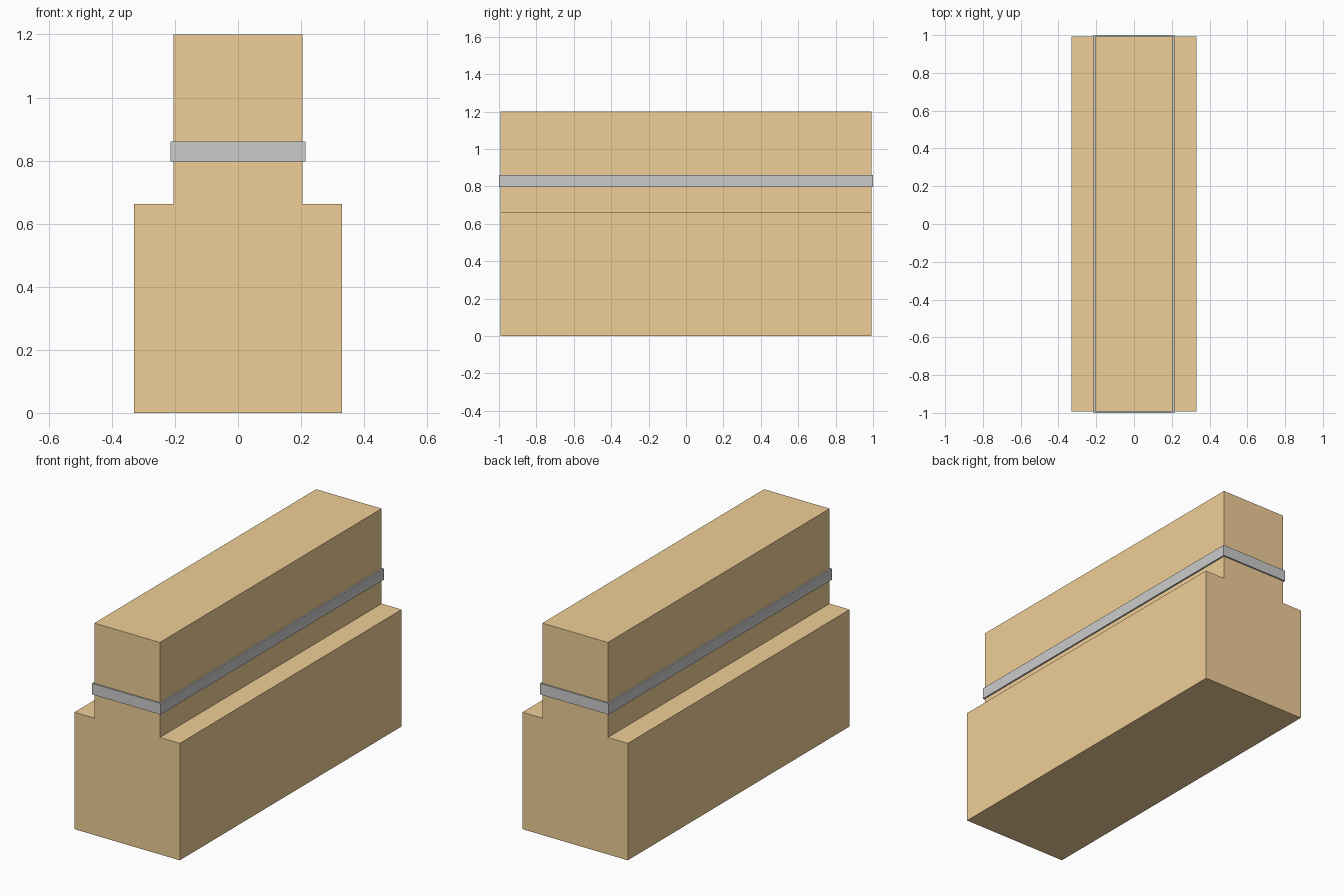
import bpy
import bmesh

if "Cube" in bpy.data.objects:
    bpy.data.objects.remove(bpy.data.objects["Cube"])


def extrude_profile(name, half_profile, half_length):
    """Mirror a right-hand (x, z) outline about x = 0 and extrude it along y."""
    outline = half_profile + [(-x, z) for x, z in reversed(half_profile)]
    bm = bmesh.new()
    face = bm.faces.new([bm.verts.new((x, -half_length, z)) for x, z in outline])
    ext = bmesh.ops.extrude_face_region(bm, geom=[face], use_keep_orig=True)
    moved = [g for g in ext["geom"] if isinstance(g, bmesh.types.BMVert)]
    bmesh.ops.translate(bm, verts=moved, vec=(0, 2 * half_length, 0))
    bmesh.ops.recalc_face_normals(bm, faces=bm.faces)
    mesh = bpy.data.meshes.new(name)
    bm.to_mesh(mesh)
    bm.free()
    obj = bpy.data.objects.new(name, mesh)
    bpy.context.collection.objects.link(obj)
    return obj


# Stepped body: wide base with a narrower upper block
body = extrude_profile(
    "stepped_body", [(0.33, 0), (0.33, 0.662), (0.205, 0.662), (0.205, 1.2)], 0.992)
tan = bpy.data.materials.new("tan")
tan.diffuse_color = (0.87, 0.62, 0.31, 1)
tan.use_nodes = True
tan.node_tree.nodes["Principled BSDF"].inputs["Base Color"].default_value = tan.diffuse_color
body.data.materials.append(tan)

# Thin grey band standing slightly proud around the upper block
extrude_profile("trim_band", [(0.214, 0.797), (0.214, 0.86)], 1.0)
